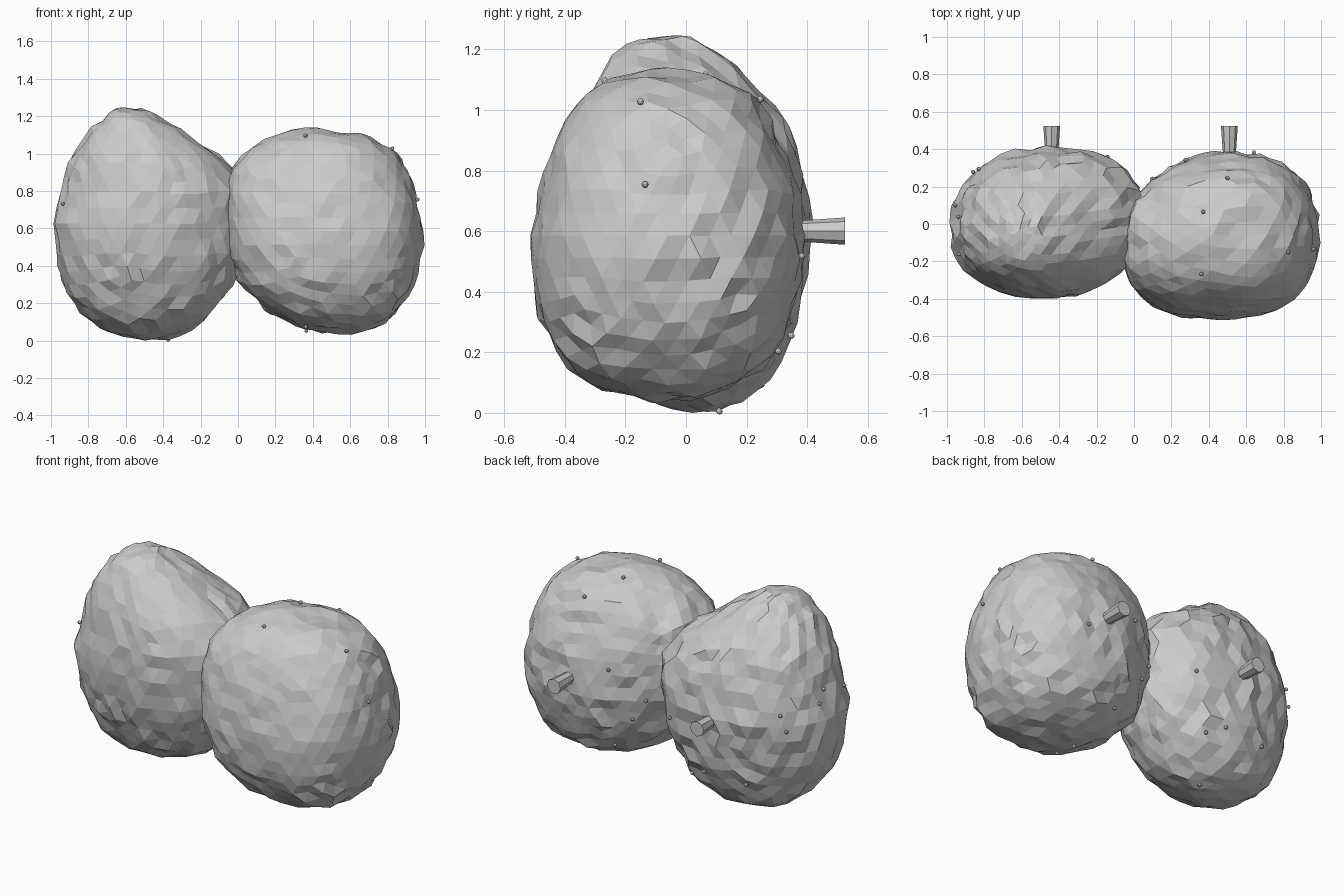
import bpy, bmesh, math, random
from mathutils import Vector, Matrix
from mathutils.bvhtree import BVHTree

if "Cube" in bpy.data.objects:
    bpy.data.objects.remove(bpy.data.objects["Cube"])

random.seed(4)
grey = bpy.data.materials.new("grey")
grey.diffuse_color = (0.6, 0.6, 0.6, 1)
grey.use_nodes = True
grey.node_tree.nodes["Principled BSDF"].inputs["Base Color"].default_value = grey.diffuse_color

# Cross-sections of each fruit: z, x min, x max, y min, y max
LEFT = [
    (0.00, -0.47, -0.47, 0.08, 0.08), (0.05, -0.70, -0.28, -0.12, 0.22),
    (0.12, -0.82, -0.17, -0.24, 0.28), (0.27, -0.93, -0.05, -0.33, 0.35),
    (0.45, -0.97, 0.03, -0.38, 0.39), (0.63, -0.99, 0.05, -0.40, 0.41),
    (0.80, -0.94, 0.05, -0.39, 0.38), (0.97, -0.895, -0.08, -0.35, 0.32),
    (1.10, -0.81, -0.27, -0.29, 0.20), (1.20, -0.71, -0.44, -0.22, 0.08),
    (1.25, -0.58, -0.58, -0.05, -0.05)]
RIGHT = [
    (0.04, 0.55, 0.55, -0.05, -0.05), (0.08, 0.32, 0.76, -0.27, 0.15),
    (0.16, 0.16, 0.86, -0.40, 0.26), (0.32, 0.00, 0.95, -0.49, 0.35),
    (0.53, -0.06, 0.99, -0.515, 0.39), (0.75, -0.07, 0.96, -0.48, 0.37),
    (0.90, -0.05, 0.905, -0.43, 0.31), (1.00, 0.04, 0.85, -0.375, 0.26),
    (1.08, 0.15, 0.73, -0.30, 0.18), (1.13, 0.42, 0.42, -0.06, -0.06)]
# Extra fullness of the plan outline by quadrant (x side, y side)
LEFT_FULL = {(1, 1): 0.08, (1, -1): 0.0, (-1, 1): 0.0, (-1, -1): 0.05}
RIGHT_FULL = {(1, 1): 0.07, (1, -1): 0.07, (-1, 1): -0.05, (-1, -1): 0.09}


def finish(bm, name):
    me = bpy.data.meshes.new(name)
    bm.to_mesh(me)
    me.materials.append(grey)
    ob = bpy.data.objects.new(name, me)
    bpy.context.collection.objects.link(ob)


def section(rows, phi):
    """Interpolate the cross-section at polar angle phi (0 = top)."""
    lo, hi = rows[0][0], rows[-1][0]
    angles = [math.acos(max(-1, min(1, (2 * r[0] - lo - hi) / (hi - lo)))) for r in rows]
    for i in range(len(rows) - 1):
        a, b = angles[i], angles[i + 1]
        if a >= phi >= b:
            t = (a - phi) / (a - b)
            return [p + (q - p) * t for p, q in zip(rows[i], rows[i + 1])]
    return rows[-1]


def fruit(name, rows, fullness):
    """Lumpy faceted body; smoother on the upper front."""
    bm = bmesh.new()
    bmesh.ops.create_icosphere(bm, subdivisions=4, radius=1)
    lo, hi = rows[0][0], rows[-1][0]
    for v in bm.verts:
        u = v.co.normalized()
        phi = math.acos(max(-1, min(1, u.z)))
        _, x0, x1, y0, y1 = section(rows, phi)
        flat = math.hypot(u.x, u.y) or 1
        c, s = u.x / flat, u.y / flat
        full = 1 + fullness[(1 if c > 0 else -1, 1 if s > 0 else -1)] * (2 * c * s) ** 2
        v.co = ((x0 + x1) / 2 + c * (x1 - x0) / 2 * full,
                (y0 + y1) / 2 + s * (y1 - y0) / 2 * full,
                (lo + hi) / 2 + (hi - lo) / 2 * math.cos(phi))
    # crinkle the skin along its normals
    bm.normal_update()
    for v, n in [(v, v.normal.copy()) for v in bm.verts]:
        rough = 0.008 if n.y < -0.2 and n.z > -0.2 else 0.014
        v.co += n * random.uniform(-rough, rough)
        v.co.z = max(0, v.co.z)
    bm.normal_update()
    tree = BVHTree.FromBMesh(bm)
    finish(bm, name)
    bm.free()
    return tree


def pips(name, tree, near, back):
    """Tiny beads on the skin: near = rough points, back = offsets in a rear oblique view."""
    spots = [tree.find_nearest(Vector(p))[:2] for p in near]
    for r, u in back:
        start = Vector((0.51, 0.525, 0.6)) + r * Vector((-0.8, -0.6, 0)) + u * Vector((0.24, -0.32, 0.92))
        ray = Vector((0.55, -0.73, -0.4))
        hit = tree.ray_cast(start - 2 * ray, ray)
        if hit[0]:
            spots.append(hit[:2])
    bm = bmesh.new()
    for p, n in spots:
        bmesh.ops.create_icosphere(bm, subdivisions=2, radius=0.011,
                                   matrix=Matrix.Translation(p + n * 0.01))
    finish(bm, name)
    bm.free()


def stem(name, x, z):
    """Stalk pointing back, slightly wider at its tip."""
    bm = bmesh.new()
    m = Matrix.Translation((x, 0.425, z)) @ Matrix.Rotation(-math.pi / 2, 4, 'X')
    bmesh.ops.create_cone(bm, cap_ends=True, segments=8, radius1=0.031,
                          radius2=0.045, depth=0.2, matrix=m)
    finish(bm, name)
    bm.free()


left = fruit("left_fruit", LEFT, LEFT_FULL)
right = fruit("right_fruit", RIGHT, RIGHT_FULL)
stem("left_stem", -0.44, 0.6)
stem("right_stem", 0.51, 0.6)

pips("left_pips", left,
     [(-0.95, 0.04, 0.79), (-0.93, -0.16, 0.73), (-0.38, 0.1, 0.04), (-0.85, 0.27, 0.6)],
     [(0.63, -0.17), (1.21, -0.16), (1.42, -0.10), (0.75, -0.47), (0.81, -0.46), (1.03, -0.53)])
pips("right_pips", right,
     [(0.36, -0.27, 1.10), (0.37, 0.07, 1.14), (0.50, 0.25, 1.04), (0.79, -0.13, 0.98),
      (0.93, -0.13, 0.75), (0.36, -0.07, 0.03), (0.36, -0.22, 0.06), (0.64, 0.40, 0.52)],
     [(0.30, 0.09), (0.50, -0.08), (0.43, -0.18), (0.34, -0.32)])
